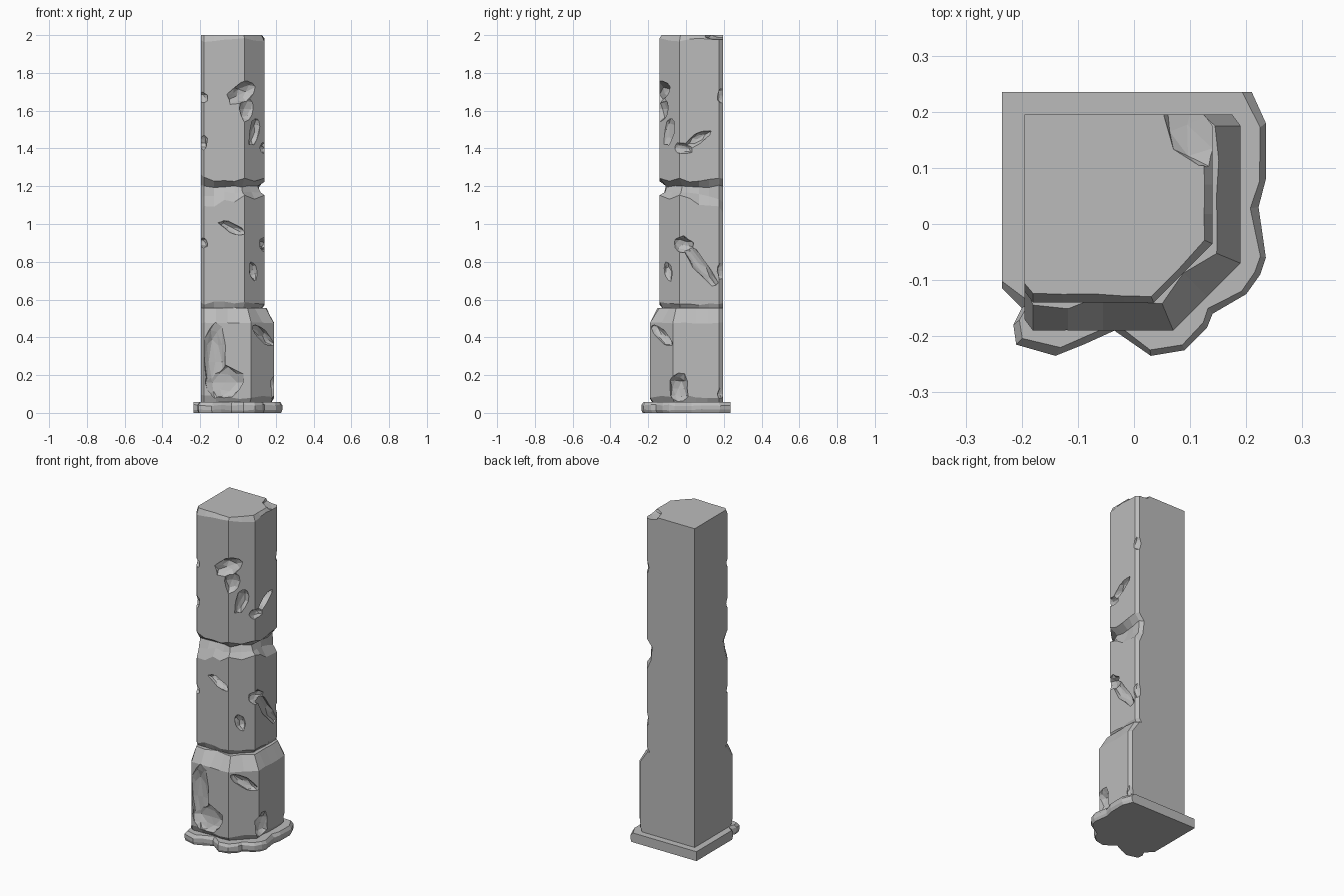
import bpy, bmesh, math, random
from mathutils import Vector, Matrix

random.seed(7)
cube = bpy.data.objects.get("Cube")
if cube:
    bpy.data.objects.remove(cube, do_unlink=True)

stone = bpy.data.materials.new("grey stone")
stone.use_nodes = True
stone.diffuse_color = (0.5, 0.5, 0.5, 1)
stone.node_tree.nodes["Principled BSDF"].inputs["Base Color"].default_value = (0.5, 0.5, 0.5, 1)

BACK = 0.195


def new_object(name, bm):
    mesh = bpy.data.meshes.new(name)
    bmesh.ops.recalc_face_normals(bm, faces=bm.faces)
    bm.to_mesh(mesh)
    bm.free()
    mesh.materials.append(stone)
    obj = bpy.data.objects.new(name, mesh)
    bpy.context.collection.objects.link(obj)
    return obj


def between(start, end, steps):
    """Evenly spaced points strictly between two points."""
    return [start.lerp(end, i / steps) for i in range(1, steps)]


def pillar_outline(reach, corner):
    """Square with one cut corner: (point, wear direction) from front left to back right."""
    left, right = Vector((0.015 - BACK, -reach)), Vector((corner, -reach))
    near, far = Vector((reach, -corner)), Vector((reach, BACK - 0.02))
    inward, sideways = Vector((0, 1)), Vector((-1, 0))
    slope = math.tan(math.pi / 8)
    outline = [(Vector((-BACK, 0.02 - reach)), inward), (left, inward)]
    outline += [(p, inward) for p in between(left, right, 4)]
    outline.append((right, Vector((-slope, 1))))
    outline += [(p, Vector((-1, 1)).normalized()) for p in between(right, near, 2)]
    outline.append((near, Vector((-1, slope))))
    outline += [(p, sideways) for p in between(near, far, 4)]
    outline += [(far, sideways), (Vector((reach - 0.015, BACK)), sideways)]
    return outline, [Vector((-BACK, BACK))]


def loft(name, outline, fixed, rows):
    """Stack rows of (height, inset, bend at the ends, roughness); fixed points never wear."""
    bm = bmesh.new()
    rings = []
    for z, inset, bend, rough in rows:
        ring = []
        for i, (point, direction) in enumerate(outline):
            s = 2 * i / (len(outline) - 1) - 1
            p = point + direction * inset * random.uniform(0.7, 1.3)
            height = z + bend * s * s + rough * random.uniform(-1, 1)
            ring.append(bm.verts.new((p.x, p.y, height)))
        ring += [bm.verts.new((p.x, p.y, z)) for p in fixed]
        rings.append(ring)
    for low, high in zip(rings, rings[1:]):
        for i in range(len(low)):
            bm.faces.new((low[i - 1], low[i], high[i], high[i - 1]))
    bm.faces.new(rings[0])
    bm.faces.new(rings[-1])
    return new_object(name, bm)


def bite(part, reach, corner, face, u, z, length, height, depth, tilt=0):
    """Cut a faceted chip; u runs along the face, sizes are half sizes."""
    mid = (reach + corner) / 2
    place, yaw = {
        "front": ((u, -reach, z), 0),
        "corner": ((mid + u * 0.7, -mid + u * 0.7, z), 45),
        "right": ((reach, u, z), 90),
    }[face]
    bm = bmesh.new()
    bmesh.ops.create_icosphere(bm, subdivisions=2, radius=1)
    for v in bm.verts:
        v.co *= random.uniform(0.85, 1.15)
    bm.transform(Matrix.Translation(place)
                 @ Matrix.Rotation(math.radians(yaw), 4, "Z")
                 @ Matrix.Rotation(math.radians(tilt), 4, "Y")
                 @ Matrix.Diagonal((length, depth, height, 1)))
    cutter = new_object("chip_cutter", bm)
    cutter.hide_render = True
    mod = part.modifiers.new("chip", "BOOLEAN")
    mod.operation, mod.solver, mod.object = "DIFFERENCE", "EXACT", cutter
    bpy.context.view_layer.objects.active = part
    bpy.ops.object.modifier_apply(modifier=mod.name)
    bpy.data.objects.remove(cutter, do_unlink=True)


# Broken base slab, straight at the back and left
crumbled = [(-.235, -.115), (-.2, -.15), (-.215, -.18), (-.21, -.215), (-.14, -.235),
            (-.09, -.215), (-.035, -.19), (.03, -.235), (.09, -.225), (.13, -.185),
            (.14, -.16), (.2, -.125), (.225, -.09), (.235, -.06), (.222, .03),
            (.235, .08), (.235, .18), (.21, .235)]
slab_outline = [(Vector(p), -Vector(p).normalized()) for p in crumbled]
slab_outline[0] = (slab_outline[0][0], Vector((0, 1)))
slab_outline[-1] = (slab_outline[-1][0], Vector((-1, 0)))
loft("base_slab", slab_outline, [Vector((-.235, .235))],
     [(0, .008, 0, 0), (.015, 0, 0, .005), (.04, 0, 0, .005), (.057, .014, 0, 0)])

# Wide lower block with sloping shoulders
foot = (0.19, 0.07)
lower = loft("lower_block", *pillar_outline(*foot),
             [(.05, .02, 0, 0), (.085, 0, 0, .012), (.475, 0, 0, .004), (.555, .05, 0, 0)])

# Shaft with a seam at the bottom and a deep arched crack half way
neck = (0.14, 0.035)
shaft = loft("shaft", *pillar_outline(*neck),
             [(.54, .014, 0, 0), (.555, .014, 0, .002), (.58, 0, 0, .01),
              (1.14, 0, -.09, .018), (1.175, .028, -.05, .01), (1.195, .04, .01, .008),
              (1.225, 0, .025, .018), (1.975, 0, 0, .012), (2, .014, 0, 0)])

# Scoop on the front of the lower block
bite(lower, *foot, "front", -.12, .27, .06, .2, .03)
bite(lower, *foot, "front", -.07, .16, .1, .09, .035)
# Slanting gash and bottom chips
bite(lower, *foot, "corner", 0, .41, .1, .03, .035, 35)
bite(lower, *foot, "right", .0, .32, .11, .03, .035, 15)
bite(lower, *foot, "right", -.04, .13, .055, .08, .045)
bite(lower, *foot, "right", BACK, .1, .03, .04, .02)

# Chips on the middle of the shaft
bite(shaft, *neck, "front", -.03, .98, .08, .025, .03, 28)
bite(shaft, *neck, "right", .07, .79, .14, .035, .035, 52)
bite(shaft, *neck, "right", -.02, .89, .06, .045, .04, 10)
bite(shaft, *neck, "corner", -.01, .75, .03, .05, .025, -20)

# Large broken hollow near the top
bite(shaft, *neck, "front", .04, .7 + 1, .1, .05, .06, -25)
bite(shaft, *neck, "front", .065, 1.61, .06, .08, .05)
bite(shaft, *neck, "corner", .0, 1.49, .035, .08, .025, 15)

# Curved gouge on the right face
bite(shaft, *neck, "right", .15, 1.58, .11, .025, .035, -65)
bite(shaft, *neck, "right", .06, 1.45, .08, .028, .035, -30)
bite(shaft, *neck, "right", -.02, 1.4, .06, .03, .03, 5)

# Nicks along the outer edges and the top corner
for z, height in ((1.67, .03), (1.43, .045), (.9, .03)):
    bite(shaft, *neck, "front", -BACK, z, .035, height, .03)
for z in (1.68, .75):
    bite(shaft, *neck, "right", BACK, z, .03, .05, .025)
bite(shaft, *neck, "right", BACK, 2, .11, .025, .09)
